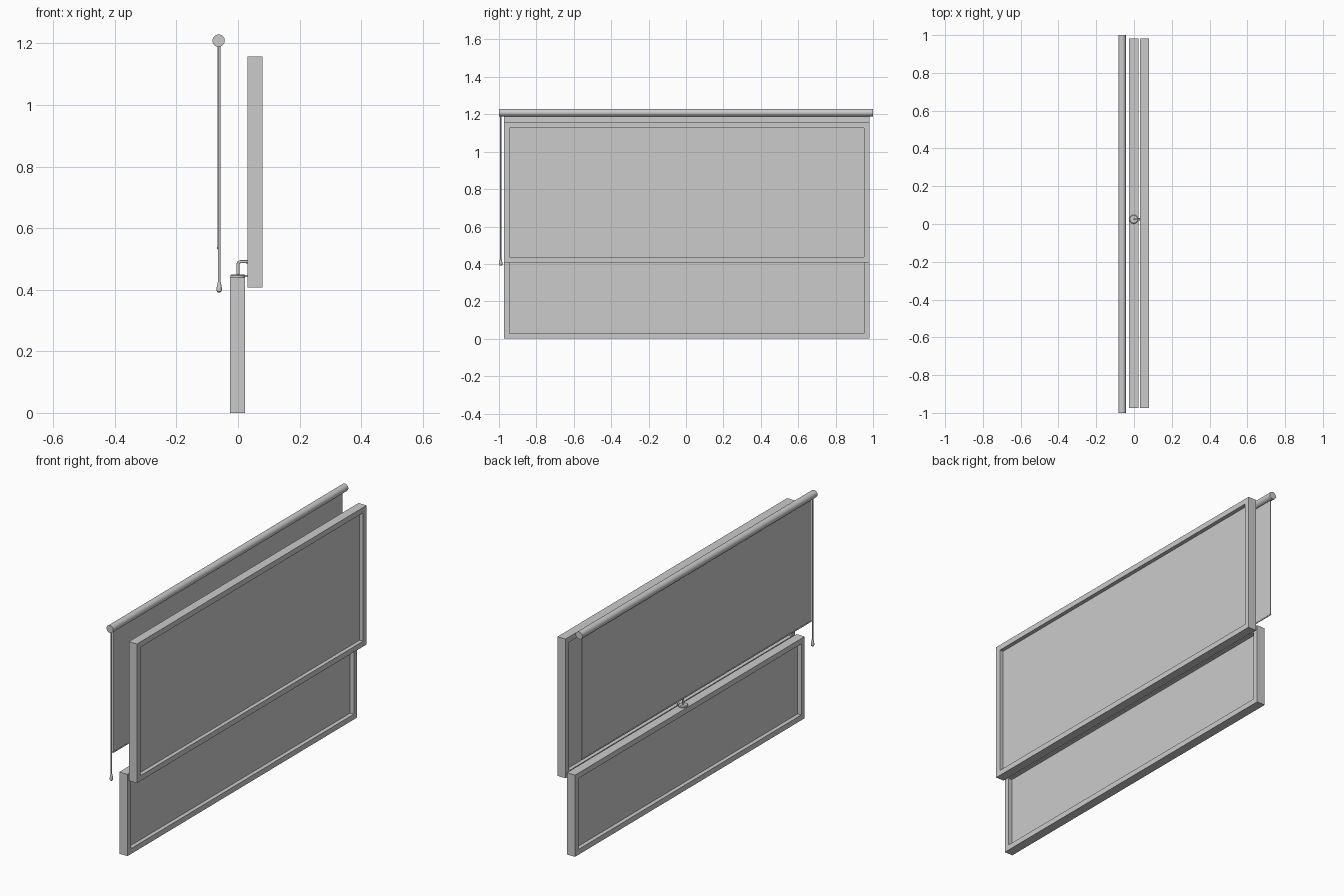
import bpy, bmesh, math
from mathutils import Vector

if "Cube" in bpy.data.objects:
    bpy.data.objects.remove(bpy.data.objects["Cube"])

Y0, Y1 = -0.973, 0.981   # sash ends
FRAME = 0.029            # sash rail width


def finish(bm, name, smooth=False):
    bmesh.ops.recalc_face_normals(bm, faces=bm.faces)
    me = bpy.data.meshes.new(name)
    bm.to_mesh(me)
    bm.free()
    ob = bpy.data.objects.new(name, me)
    bpy.context.collection.objects.link(ob)
    if smooth:
        bpy.ops.object.select_all(action='DESELECT')
        ob.select_set(True)
        bpy.context.view_layer.objects.active = ob
        bpy.ops.object.shade_smooth_by_angle(angle=math.radians(35))
    return ob


def box(name, x, y, z):
    bm = bmesh.new()
    bmesh.ops.create_cube(bm, size=1)
    for v in bm.verts:
        v.co = Vector([(a + b) / 2 + c * (b - a) for (a, b), c in zip((x, y, z), v.co)])
    return finish(bm, name)


def lathe(name, profile, origin, axis='Z', n=32):
    """Closed solid from (radius, height) rings around an axis."""
    bm = bmesh.new()
    rings = []
    for r, h in profile:
        ring = []
        for i in range(n):
            a = 2 * math.pi * i / n
            c, s = r * math.cos(a), r * math.sin(a)
            p = (c, s, h) if axis == 'Z' else (c, h, s)
            ring.append(bm.verts.new(Vector(origin) + Vector(p)))
        rings.append(ring)
    for a, b in zip(rings, rings[1:]):
        for i in range(n):
            j = (i + 1) % n
            bm.faces.new((a[i], a[j], b[j], b[i]))
    bm.faces.new(rings[0])
    bm.faces.new(rings[-1])
    return finish(bm, name, True)


def sash(name, x0, x1, z0, z1):
    # Rectangular frame ring
    bm = bmesh.new()
    loops = []
    for x in (x0, x1):
        for t in (0, FRAME):
            pts = [(Y0 + t, z0 + t), (Y1 - t, z0 + t), (Y1 - t, z1 - t), (Y0 + t, z1 - t)]
            loops.append([bm.verts.new((x, y, z)) for y, z in pts])
    a, b, c, d = loops
    for p, q in ((a, b), (b, d), (d, c), (c, a)):
        for i in range(4):
            j = (i + 1) % 4
            bm.faces.new((p[i], p[j], q[j], q[i]))
    finish(bm, name + "_frame")
    # Glass pane in the middle of the frame
    xm = (x0 + x1) / 2
    t = FRAME
    box(name + "_glass", (xm - 0.003, xm + 0.003), (Y0 + t, Y1 - t), (z0 + t, z1 - t))


sash("lower_sash", -0.026, 0.023, 0.0, 0.44)
sash("upper_sash", 0.031, 0.079, 0.408, 1.157)

# Roller blind
lathe("blind_roller", [(0.02, -1), (0.02, 1)], (-0.063, 0, 1.209), 'Y')
box("blind_fabric", (-0.067, -0.063), (Y0, Y1), (0.535, 1.2))
lathe("blind_hem_bar", [(0.004, Y0), (0.004, Y1)], (-0.065, 0, 0.535), 'Y', 12)

# Pull cord with teardrop weight
lathe("pull_cord", [(0.004, 0.415), (0.004, 1.2)], (-0.061, -0.99, 0), 'Z', 12)
lathe("cord_weight", [(0.004, 0.391), (0.008, 0.395), (0.009, 0.403), (0.007, 0.415),
                      (0.004, 0.427)], (-0.061, -0.99, 0), 'Z', 16)

# Sash latch: round base, keeper tab and bent handle
lathe("latch_base", [(0.024, 0.44), (0.024, 0.446), (0.02, 0.45)], (-0.001, 0.025, 0), 'Z')
box("latch_tab", (0.0, 0.032), (0.018, 0.032), (0.441, 0.448))
cu = bpy.data.curves.new("latch_handle", 'CURVE')
cu.dimensions = '3D'
cu.bevel_depth = 0.005
cu.bevel_resolution = 2
cu.use_fill_caps = True
sp = cu.splines.new('POLY')
path = [(0, 0.448), (0, 0.483), (0.002, 0.489), (0.008, 0.491), (0.033, 0.491)]
sp.points.add(len(path) - 1)
for p, (x, z) in zip(sp.points, path):
    p.co = (x, 0.025, z, 1)
bpy.context.collection.objects.link(bpy.data.objects.new("latch_handle", cu))
